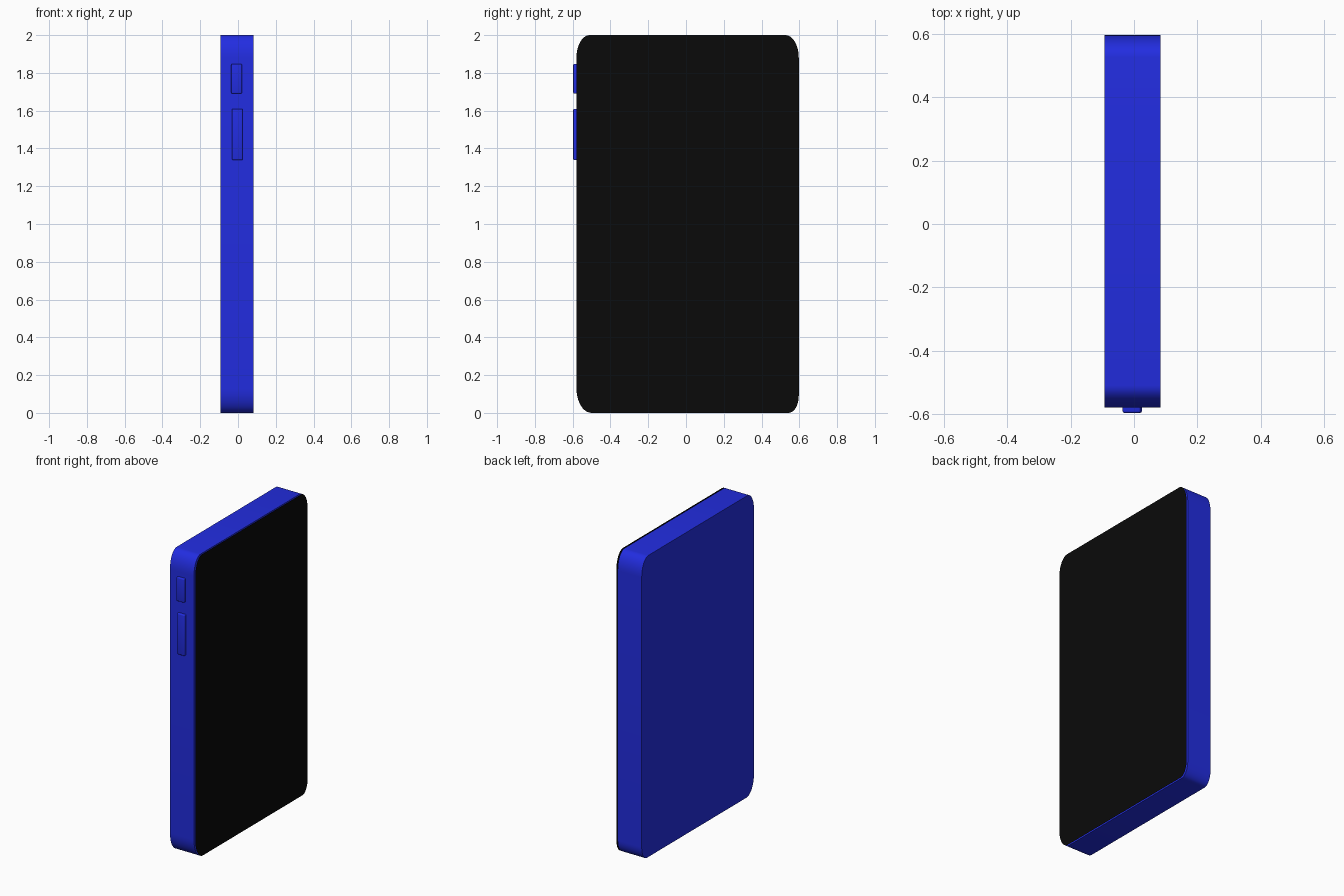
import bpy, bmesh
from math import sin, cos, pi

if "Cube" in bpy.data.objects:
    bpy.data.objects.remove(bpy.data.objects["Cube"])

def material(name, color):
    m = bpy.data.materials.new(name)
    m.diffuse_color = color
    m.use_nodes = True
    m.node_tree.nodes["Principled BSDF"].inputs["Base Color"].default_value = m.diffuse_color
    return m

blue = material("blue", (0.016, 0.026, 0.75, 1))
black = material("black", (0.003, 0.003, 0.003, 1))

Y0, Y1, Z0, Z1 = -0.58, 0.597, 0.0, 2.0
# corner: (y, z, sign y, sign z, radius y, radius z, start angle)
CORNERS = [(Y1, Z1, 1, 1, 0.07, 0.12, 0),
           (Y0, Z1, -1, 1, 0.07, 0.12, pi / 2),
           (Y0, Z0, -1, -1, 0.08, 0.13, pi),
           (Y1, Z0, 1, -1, 0.055, 0.09, 3 * pi / 2)]

def outline(steps=10):
    pts = []
    for y, z, sy, sz, ry, rz, a0 in CORNERS:
        for i in range(steps + 1):
            a = a0 + pi / 2 * i / steps
            pts.append((y - sy * ry + ry * cos(a), z - sz * rz + rz * sin(a)))
    return pts

def finish(bm, name, mat):
    mesh = bpy.data.meshes.new(name)
    bm.to_mesh(mesh)
    bm.free()
    ob = bpy.data.objects.new(name, mesh)
    bpy.context.collection.objects.link(ob)
    mesh.materials.append(mat)
    bpy.ops.object.select_all(action='DESELECT')
    ob.select_set(True)
    bpy.context.view_layer.objects.active = ob
    bpy.ops.object.shade_smooth_by_angle()
    return ob

def slab(name, x, depth, mat):
    bm = bmesh.new()
    face = bm.faces.new([bm.verts.new((x, y, z)) for y, z in outline()])
    if depth:
        ext = bmesh.ops.extrude_face_region(bm, geom=[face], use_keep_orig=True)
        verts = [v for v in ext["geom"] if isinstance(v, bmesh.types.BMVert)]
        bmesh.ops.translate(bm, vec=(depth, 0, 0), verts=verts)
        bmesh.ops.recalc_face_normals(bm, faces=bm.faces)
    return finish(bm, name, mat)

def button(name, x0, x1, z0, z1):
    bm = bmesh.new()
    bmesh.ops.create_cube(bm, size=1)
    y0, y1 = -0.597, -0.56
    for v in bm.verts:
        v.co = (x1 if v.co.x > 0 else x0, y1 if v.co.y > 0 else y0,
                z1 if v.co.z > 0 else z0)
    edges = [e for e in bm.edges if not all(v.co.y > -0.57 for v in e.verts)]
    bmesh.ops.bevel(bm, geom=edges, offset=0.006, segments=3,
                    profile=0.5, affect='EDGES')
    return finish(bm, name, mat=blue)

# Body and the screen sheet just in front of it
slab("body", -0.093, 0.176, blue)
slab("screen", 0.093, 0, black)

# Side buttons
button("short_button", -0.036, 0.021, 1.69, 1.848)
button("long_button", -0.032, 0.025, 1.338, 1.61)
